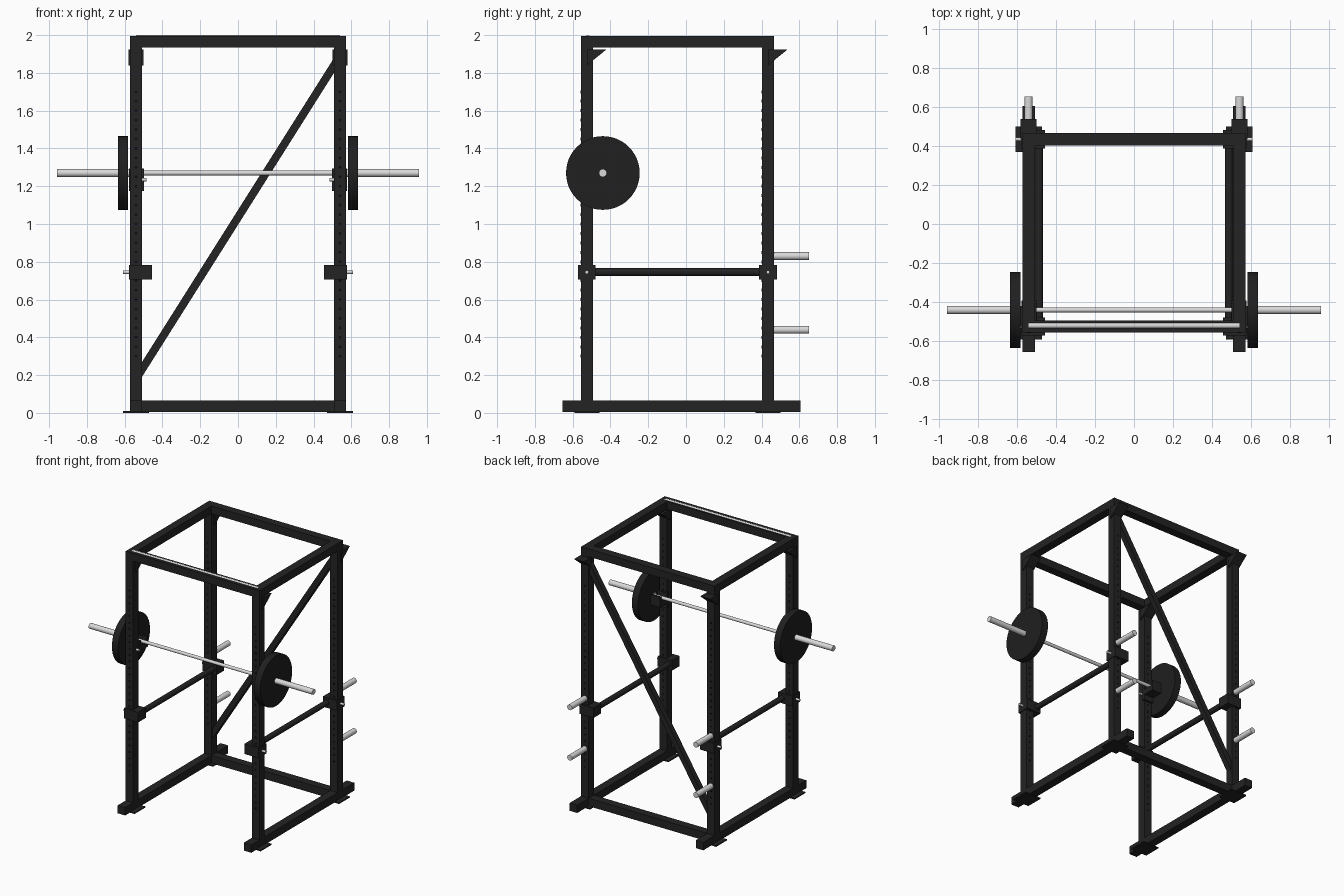
import bpy
import math
from mathutils import Vector

cube = bpy.data.objects.get("Cube")
if cube:
    bpy.data.objects.remove(cube, do_unlink=True)


def material(name, value):
    m = bpy.data.materials.new(name)
    m.use_nodes = True
    color = (value, value, value, 1)
    m.diffuse_color = color
    m.node_tree.nodes["Principled BSDF"].inputs["Base Color"].default_value = color
    return m


FRAME = material("black_steel", 0.017)
RUBBER = material("black_rubber", 0.014)
CHROME = material("bright_steel", 0.7)
HOLE = material("hole_black", 0.004)


def mesh_object(name, verts, faces, mat):
    me = bpy.data.meshes.new(name)
    me.from_pydata(verts, [], faces)
    me.materials.append(mat)
    ob = bpy.data.objects.new(name, me)
    bpy.context.collection.objects.link(ob)
    return ob


def box(name, xs, ys, zs, mat=FRAME):
    """Box from its (low, high) extent on each axis."""
    xs, ys, zs = sorted(xs), sorted(ys), sorted(zs)
    verts = [(x, y, z) for x in xs for y in ys for z in zs]
    faces = [(0, 1, 3, 2), (4, 6, 7, 5), (0, 4, 5, 1),
             (2, 3, 7, 6), (0, 2, 6, 4), (1, 5, 7, 3)]
    return mesh_object(name, verts, faces, mat)


def rod(name, a, b, r, mat=CHROME, sides=20):
    """Cylinder between two points."""
    a, b = Vector(a), Vector(b)
    d = b - a
    bpy.ops.mesh.primitive_cylinder_add(
        vertices=sides, radius=r, depth=d.length, location=(a + b) / 2,
        rotation=d.to_track_quat('Z', 'Y').to_euler())
    ob = bpy.context.object
    ob.name = name
    ob.data.materials.append(mat)
    bpy.ops.object.shade_smooth_by_angle(angle=math.radians(40))
    return ob


def wedge(name, x, w, y, z):
    """Triangular gusset reaching backwards from the upright's centre line."""
    verts = [(x + s * w, y + dy, z + dz) for s in (-1, 1)
             for dy, dz in ((0, 0), (0.105, 0), (0, -0.085))]
    faces = [(0, 1, 2), (3, 5, 4), (0, 3, 4, 1), (1, 4, 5, 2), (2, 5, 3, 0)]
    return mesh_object(name, verts, faces, FRAME)


PX, H = 0.54, 0.032           # upright offset and half tube width
FRONT, BACK = -0.525, 0.434
TOP = (1.935, 1.995)
BAR_Y, BAR_Z = -0.44, 1.27

for s, side in ((1, "left"), (-1, "right")):
    x = s * PX
    tube = (x - H, x + H)

    # Rails running front to back
    box(side + "_base_rail", tube, (-0.655, 0.605), (0.004, 0.065))
    box(side + "_top_rail", tube, (FRONT - H, BACK + H), TOP)

    for y, end in ((FRONT, "front"), (BACK, "back")):
        tag = side + "_" + end
        # Uprights, floor plates and corner gussets
        box(tag + "_upright", tube, (y - H, y + H), (0.004, 1.994))
        box(tag + "_floor_plate", (x - 0.068, x + 0.068),
            (y - 0.066, y + 0.066), (0, 0.009))
        wedge(tag + "_gusset", x, 0.041, y, 1.925)

        # Safety bar brackets with locking pins
        box(tag + "_safety_bracket", (s * 0.455, s * 0.577),
            (y - 0.047, y + 0.047), (0.706, 0.784))
        rod(tag + "_safety_pin", (s * 0.5, y, 0.745), (s * 0.608, y, 0.745), 0.009)

        # Rows of adjustment holes as thin discs on both faces
        for i in range(29):
            z = 0.3 + i * 0.05
            rod(tag + "_hole", (x, y - H - 0.001, z), (x, y + H + 0.001, z),
                0.008, HOLE, 8)

    # Safety bar
    rod(side + "_safety_bar", (s * 0.487, FRONT, 0.745), (s * 0.487, BACK, 0.745),
        0.021, FRAME)

    # Bar hook: back plate, shelf, lip and pin
    hook = (s * 0.497, s * 0.577)
    box(side + "_hook_plate", hook, (-0.5, -0.478), (1.175, 1.295))
    box(side + "_hook_shelf", hook, (-0.49, -0.392), (1.215, 1.256))
    box(side + "_hook_lip", hook, (-0.408, -0.392), (1.215, 1.295))
    rod(side + "_hook_pin", (s * 0.485, FRONT + 0.01, 1.235),
        (s * 0.56, FRONT + 0.01, 1.235), 0.009)

    # Weight plate and bar sleeve
    rod(side + "_weight_plate", (s * 0.582, BAR_Y, BAR_Z),
        (s * 0.635, BAR_Y, BAR_Z), 0.195, RUBBER, 48)
    rod(side + "_bar_sleeve", (s * 0.578, BAR_Y, BAR_Z),
        (s * 0.957, BAR_Y, BAR_Z), 0.021)

    # Plate storage pegs
    for z, level in ((0.83, "upper"), (0.44, "lower")):
        rod(side + "_" + level + "_storage_peg", (x, BACK, z), (x, 0.652, z), 0.021)

# Cross beams
inner = (-PX + H, PX - H)
box("front_top_beam", inner, (FRONT - H, FRONT + H), TOP)
box("back_top_beam", inner, (BACK - H, BACK + H), TOP)
box("back_base_beam", inner, (BACK - H, BACK + H), (0.004, 0.065))

# Pull-up bar and barbell shaft
rod("pull_up_bar", (-PX, -0.52, 1.983), (PX, -0.52, 1.983), 0.017)
rod("barbell_shaft", (-0.59, BAR_Y, BAR_Z), (0.59, BAR_Y, BAR_Z), 0.0125)

# Diagonal back brace
low, high = Vector((-PX, BACK, 0.18)), Vector((PX, BACK, 1.89))
span = high - low
half = span.length / 2
brace = box("diagonal_brace", (-0.021, 0.021), (-0.021, 0.021), (-half, half))
brace.location = (low + high) / 2
brace.rotation_euler = (0, math.atan2(span.x, span.z), 0)
